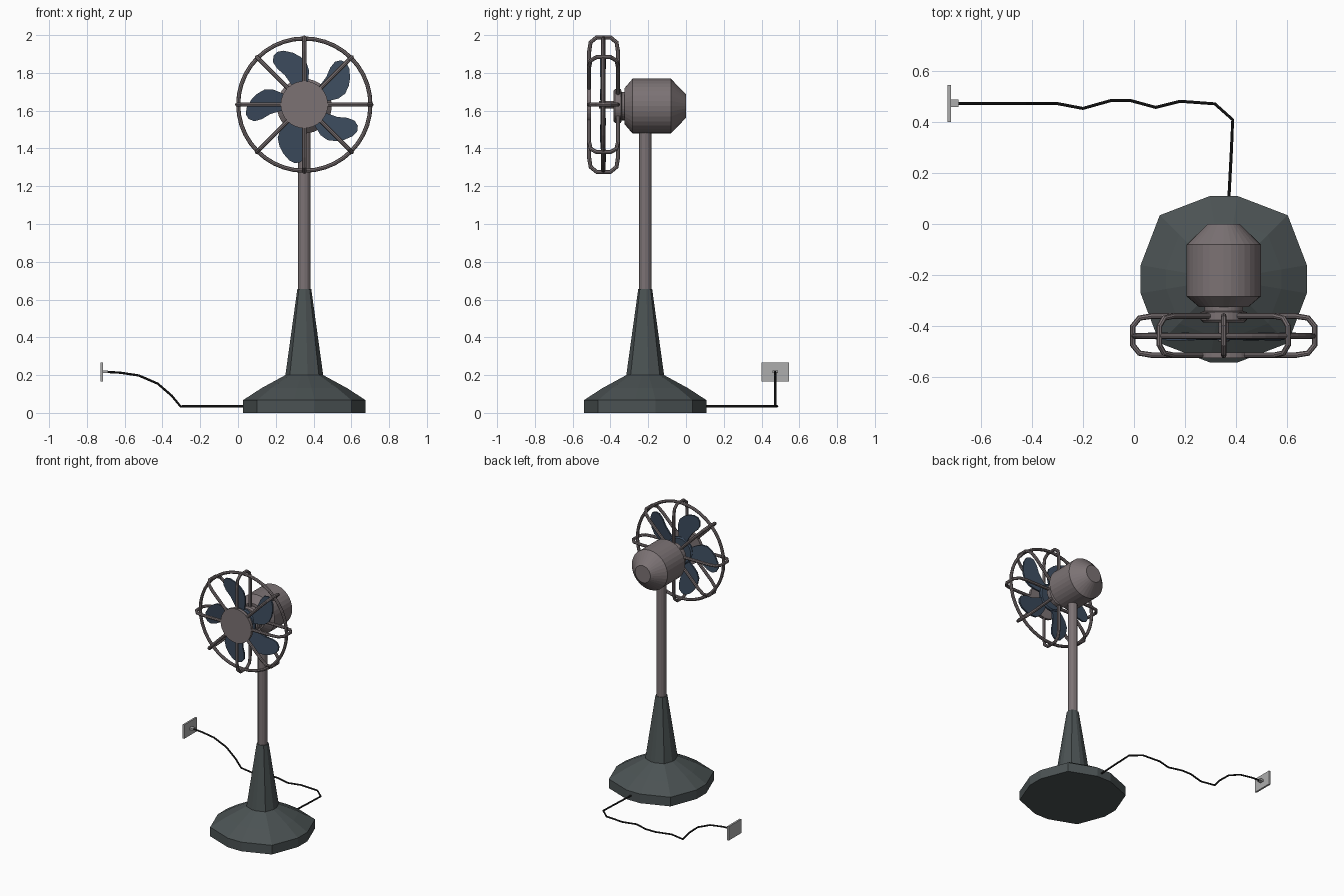
import bpy, bmesh, math
from mathutils import Vector, Matrix

if "Cube" in bpy.data.objects:
    bpy.data.objects.remove(bpy.data.objects["Cube"])

CX, CY, CZ = 0.351, -0.216, 1.632      # column axis x/y, fan axis height


def material(name, rgb):
    m = bpy.data.materials.new(name)
    m.diffuse_color = (*rgb, 1)
    m.use_nodes = True
    m.node_tree.nodes["Principled BSDF"].inputs["Base Color"].default_value = m.diffuse_color
    return m


METAL = material("warm_grey_metal", (0.20, 0.17, 0.175))
IRON = material("dark_iron", (0.07, 0.085, 0.087))
BLUE = material("blade_blue", (0.045, 0.07, 0.11))
BLACK = material("black_cord", (0.015, 0.015, 0.015))
PLATE = material("plate_grey", (0.42, 0.42, 0.42))


def finish(bm, name, mat):
    bmesh.ops.recalc_face_normals(bm, faces=bm.faces[:])
    me = bpy.data.meshes.new(name)
    bm.to_mesh(me)
    bm.free()
    me.materials.append(mat)
    ob = bpy.data.objects.new(name, me)
    bpy.context.collection.objects.link(ob)
    return ob


def loft(name, outline, profile, mat, matrix):
    """Stack scaled copies of a unit outline along local z: profile = (scale, z)."""
    bm = bmesh.new()
    rings = [[bm.verts.new(matrix @ Vector((x * s, y * s, z))) for x, y in outline]
             for s, z in profile]
    n = len(outline)
    for a, b in zip(rings, rings[1:]):
        for i in range(n):
            bm.faces.new((a[i], a[(i + 1) % n], b[(i + 1) % n], b[i]))
    bm.faces.new(rings[0])
    bm.faces.new(rings[-1])
    return finish(bm, name, mat)


def circle(n, turn=0.0):
    return [(math.cos(2 * math.pi * (i + turn) / n), math.sin(2 * math.pi * (i + turn) / n))
            for i in range(n)]


def tube(name, points, radius, mat, closed=False):
    cu = bpy.data.curves.new(name, 'CURVE')
    cu.dimensions = '3D'
    cu.bevel_depth, cu.bevel_resolution, cu.use_fill_caps = radius, 2, True
    sp = cu.splines.new('POLY')
    sp.points.add(len(points) - 1)
    for p, co in zip(sp.points, points):
        p.co = (*co, 1)
    sp.use_cyclic_u, sp.use_smooth = closed, False
    cu.materials.append(mat)
    ob = bpy.data.objects.new(name, cu)
    bpy.context.collection.objects.link(ob)
    return ob


def box(name, center, size, mat):
    bm = bmesh.new()
    bmesh.ops.create_cube(bm, size=1, matrix=Matrix.Translation(center) @ Matrix.Diagonal((*size, 1)))
    return finish(bm, name, mat)


column = Matrix.Translation((CX, CY, 0))
# fan axis: local z runs along world +y
axle = Matrix.Translation((CX, 0, CZ)) @ Matrix.Rotation(-math.pi / 2, 4, 'X')
motor_axle = Matrix.Translation((0, 0, -0.008)) @ axle

# Base: twelve-sided foot that tapers into a tall cone
corner = [(1.0, -0.17), (1.0, 0.17), (0.77, 0.77)]
outline = []
for q in range(4):
    c, s = round(math.cos(q * math.pi / 2)), round(math.sin(q * math.pi / 2))
    outline += [(x * c - y * s, x * s + y * c) for x, y in corner]
loft("base", outline, [(0.325, 0), (0.325, 0.067), (0.225, 0.132), (0.1, 0.2), (0.037, 0.655)],
     IRON, column)

# Pole
loft("pole", circle(12), [(0.033, 0.63), (0.033, 1.55)], METAL, column)

# Motor housing with chamfered ends and a stepped front neck
loft("motor_housing", circle(32),
     [(0.08, -0.385), (0.09, -0.375), (0.09, -0.345), (0.075, -0.34), (0.075, -0.325),
      (0.096, -0.325), (0.145, -0.283), (0.145, -0.08), (0.062, 0.0)], METAL, motor_axle)

# Shaft and blade hub
loft("shaft", circle(12), [(0.02, -0.46), (0.02, -0.37)], METAL, axle)
loft("blade_hub", circle(24), [(0.09, -0.453), (0.1, -0.446), (0.1, -0.434), (0.09, -0.427)], BLUE, axle)

# Five paddle blades: outline as (radial, tangential)
blade = [(0.07, -0.035), (0.12, -0.062), (0.165, -0.08), (0.21, -0.08), (0.25, -0.057),
         (0.28, -0.027), (0.305, 0.015), (0.31, 0.05), (0.295, 0.076), (0.265, 0.088),
         (0.225, 0.077), (0.18, 0.05), (0.12, 0.032), (0.07, 0.03)]
for i in range(5):
    a = math.radians(180 + 72 * i)
    bm = bmesh.new()
    vs = []
    for u, v in blade:
        vs.append(bm.verts.new((CX + u * math.cos(a) - v * math.sin(a), -0.446 + 0.12 * v,
                                CZ + u * math.sin(a) + v * math.cos(a))))
    ext = bmesh.ops.extrude_face_region(bm, geom=[bm.faces.new(vs)])
    top = [g for g in ext["geom"] if isinstance(g, bmesh.types.BMVert)]
    bmesh.ops.translate(bm, verts=top, vec=(0, 0.012, 0))
    bm.faces.ensure_lookup_table()
    finish(bm, f"blade_{i + 1}", BLUE)

# Guard: eight bent ribs, outer hoop and front disc
rib = [(0.05, -0.36), (0.28, -0.36), (0.33, -0.368), (0.356, -0.4), (0.356, -0.473),
       (0.33, -0.505), (0.28, -0.513), (0.08, -0.513)]
for i in range(8):
    a = math.pi / 4 * i
    tube(f"guard_rib_{i + 1}", [(CX + r * math.cos(a), y, CZ + r * math.sin(a)) for r, y in rib],
         0.011, METAL)
tube("guard_hoop", [(CX + 0.35 * x, -0.438, CZ + 0.35 * z) for x, z in circle(40)], 0.011, METAL, True)
loft("guard_front_disc", circle(32), [(0.125, -0.525), (0.125, -0.502)], METAL, axle)

# Power cord along the floor and up to the wall plate
cord = [(0.37, 0.08, 0.035), (0.381, 0.29, 0.035), (0.386, 0.408, 0.035), (0.316, 0.47, 0.035),
        (0.18, 0.48, 0.035), (0.085, 0.456, 0.035), (-0.014, 0.483, 0.035), (-0.09, 0.483, 0.035),
        (-0.2, 0.452, 0.035), (-0.305, 0.472, 0.035), (-0.35, 0.472, 0.09), (-0.425, 0.472, 0.155),
        (-0.525, 0.472, 0.198), (-0.625, 0.472, 0.213), (-0.715, 0.472, 0.218)]
tube("power_cord", cord, 0.006, BLACK)
box("wall_plate", (-0.722, 0.472, 0.217), (0.013, 0.145, 0.102), PLATE)
box("plug", (-0.702, 0.472, 0.218), (0.03, 0.03, 0.014), PLATE)
